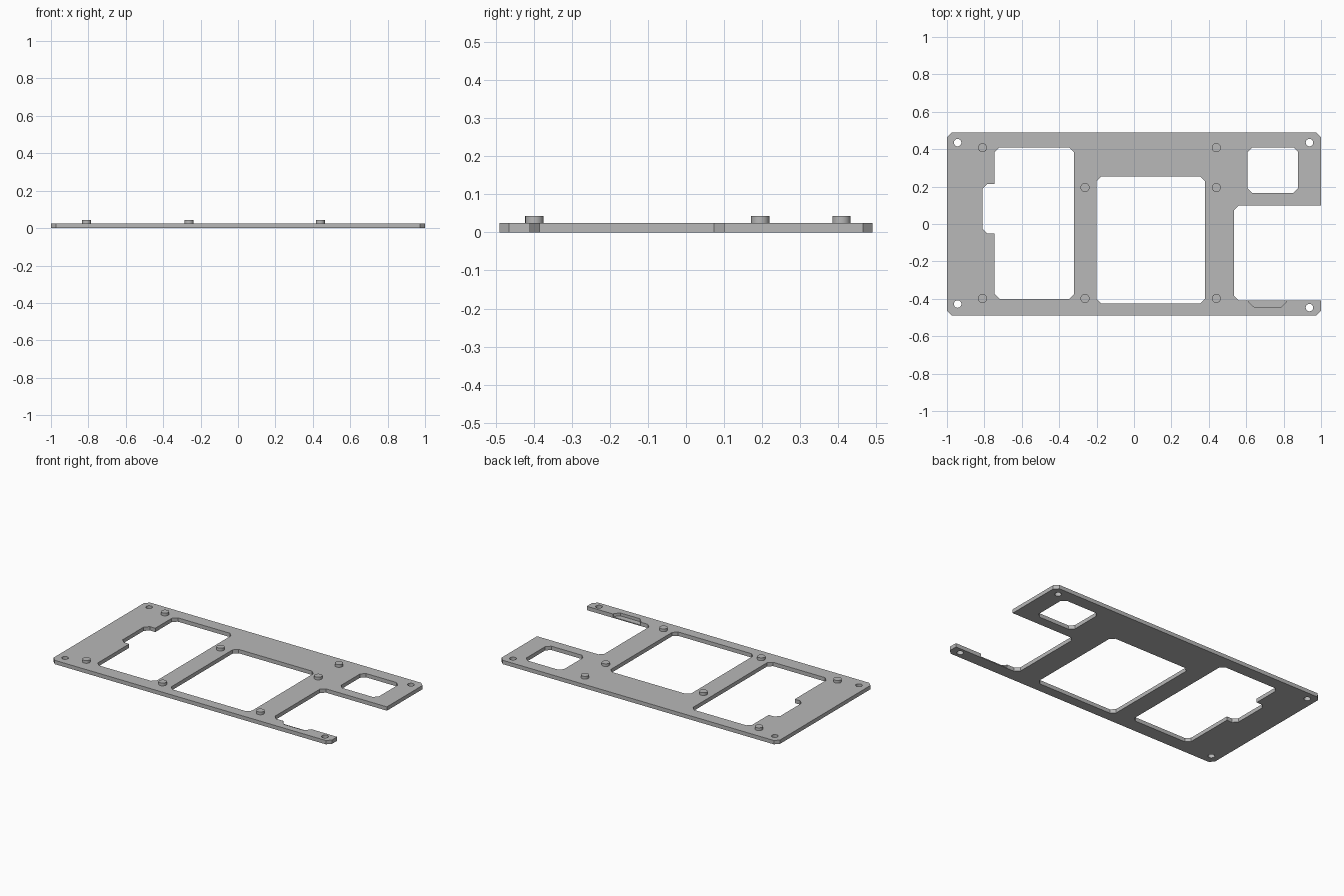
import bpy
import bmesh
import math
from mathutils import Vector

old = bpy.data.objects.get("Cube")
if old:
    bpy.data.objects.remove(old, do_unlink=True)

THICK = 0.025
PEG_TOP = 0.043
CUT = 0.026

grey = bpy.data.materials.new("plain grey")
grey.use_nodes = True
colour = (0.48, 0.48, 0.48, 1)
grey.diffuse_color = colour
grey.node_tree.nodes["Principled BSDF"].inputs["Base Color"].default_value = colour


def chamfer(corners, sharp=()):
    """Replace each corner by a small diagonal, except the listed sharp ones."""
    pts = [Vector(c) for c in corners]
    out = []
    for i, p in enumerate(pts):
        if i in sharp:
            out.append(p)
            continue
        for q in (pts[i - 1], pts[(i + 1) % len(pts)]):
            out.append(p + (q - p).normalized() * CUT)
    return out


def rect(x0, x1, y0, y1):
    return [(x0, y0), (x1, y0), (x1, y1), (x0, y1)]


def circle(x, y, r, n=24):
    return [Vector((x + r * math.cos(i * math.tau / n),
                    y + r * math.sin(i * math.tau / n))) for i in range(n)]


def slab(name, loops, z0, z1):
    """Fill an outline with optional hole loops and extrude it upward."""
    bm = bmesh.new()
    edges = []
    for loop in loops:
        verts = [bm.verts.new((p[0], p[1], z0)) for p in loop]
        edges += [bm.edges.new((v, verts[(i + 1) % len(verts)]))
                  for i, v in enumerate(verts)]
    bmesh.ops.triangle_fill(bm, edges=edges, use_beauty=True, normal=(0, 0, 1))
    ext = bmesh.ops.extrude_face_region(bm, geom=bm.faces[:])
    top = [g for g in ext["geom"] if isinstance(g, bmesh.types.BMVert)]
    bmesh.ops.translate(bm, verts=top, vec=(0, 0, z1 - z0))
    bmesh.ops.recalc_face_normals(bm, faces=bm.faces[:])
    mesh = bpy.data.meshes.new(name)
    bm.to_mesh(mesh)
    bm.free()
    mesh.materials.append(grey)
    obj = bpy.data.objects.new(name, mesh)
    bpy.context.collection.objects.link(obj)
    return obj


# Outer outline, with the bay open on the left-hand end
outline = chamfer([(-1, -0.49), (1, -0.49), (1, -0.41), (0.535, -0.41),
                   (0.535, 0.1), (1, 0.1), (1, 0.49), (-1, 0.49)], sharp=(2, 5))

# Large windows, one with a side notch
notched_window = chamfer([(-0.745, -0.4), (-0.32, -0.4), (-0.32, 0.41), (-0.745, 0.41),
                          (-0.745, 0.215), (-0.81, 0.215), (-0.81, -0.052),
                          (-0.745, -0.052)], sharp=(4, 7))
middle_window = chamfer(rect(-0.2, 0.38, -0.425, 0.255))
small_window = chamfer(rect(0.607, 0.878, 0.165, 0.41))

# Corner screw holes
holes = [circle(x, y, 0.02) for x, y in
         ((-0.943, 0.435), (-0.943, -0.428), (0.938, 0.435), (0.938, -0.447))]

plate = slab("base_plate",
             [outline, notched_window, middle_window, small_window] + holes, 0, THICK)

# Shallow pocket in the thin front rail
pocket = slab("pocket_cutter", [[(0.615, -0.4), (0.615, -0.418), (0.645, -0.447),
                                 (0.783, -0.447), (0.812, -0.418), (0.812, -0.4)]],
              0.006, 0.06)
pocket.hide_render = True
pocket.hide_set(True)
mod = plate.modifiers.new("pocket", "BOOLEAN")
mod.operation = "DIFFERENCE"
mod.solver = "EXACT"
mod.object = pocket

# Round locating pegs
for i, (x, y) in enumerate(((-0.81, 0.408), (-0.81, -0.398), (-0.262, 0.195),
                            (-0.262, -0.398), (0.44, 0.408), (0.44, 0.195),
                            (0.44, -0.398))):
    peg = slab(f"peg_{i + 1}", [circle(x, y, 0.024)], THICK - 0.005, PEG_TOP)
    bpy.ops.object.select_all(action="DESELECT")
    peg.select_set(True)
    bpy.context.view_layer.objects.active = peg
    bpy.ops.object.shade_smooth_by_angle(angle=math.radians(30))
